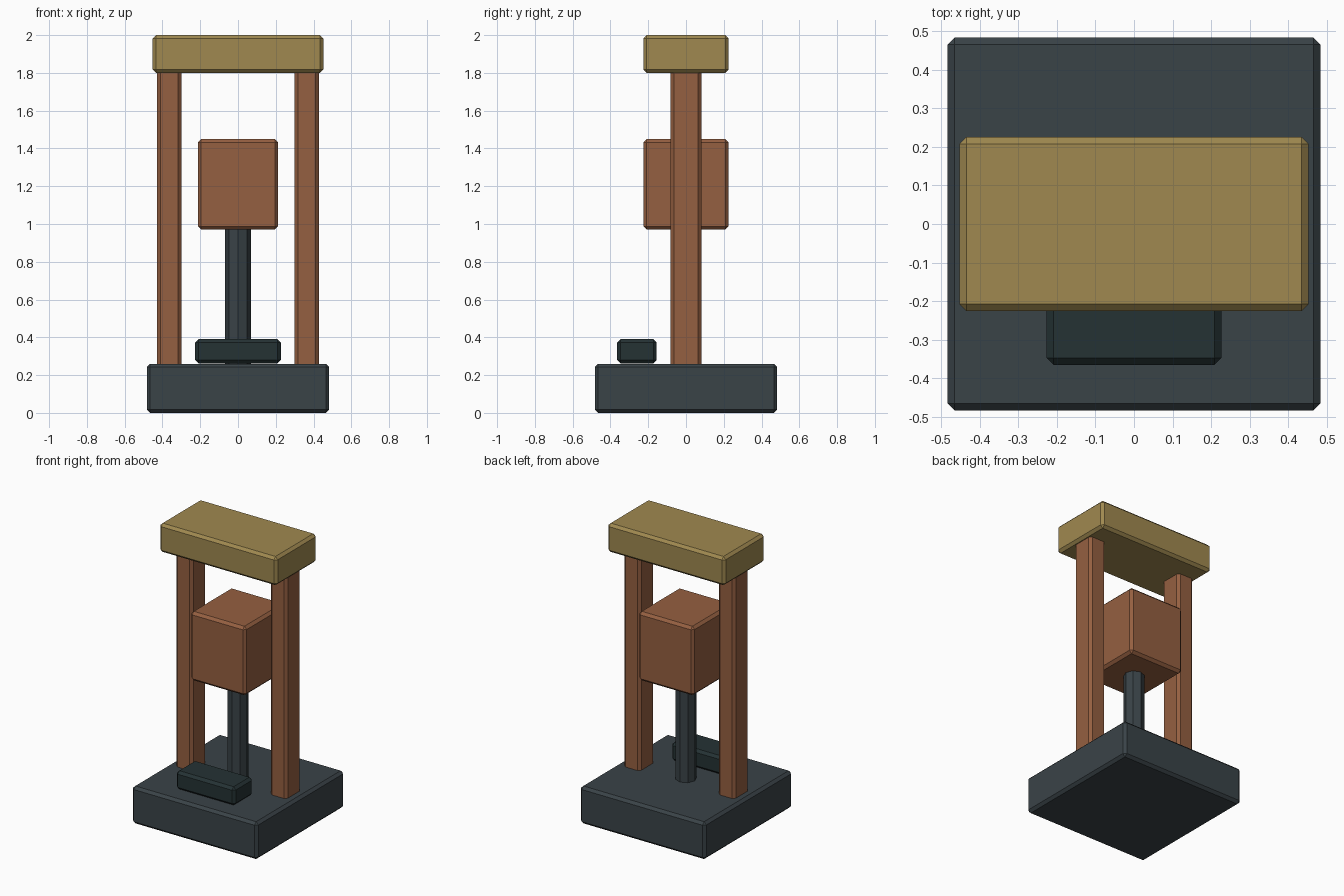
import bpy, bmesh
from mathutils import Matrix

if "Cube" in bpy.data.objects:
    bpy.data.objects.remove(bpy.data.objects["Cube"])


def material(name, rgb):
    m = bpy.data.materials.new(name)
    m.diffuse_color = (*rgb, 1)
    m.use_nodes = True
    m.node_tree.nodes["Principled BSDF"].inputs["Base Color"].default_value = m.diffuse_color
    return m


iron = material("iron", (0.042, 0.056, 0.064))
dark_iron = material("dark_iron", (0.018, 0.032, 0.034))
wood = material("wood", (0.30, 0.115, 0.052))
brass = material("brass", (0.35, 0.25, 0.08))


def add_object(name, bm, mat):
    me = bpy.data.meshes.new(name)
    bm.to_mesh(me)
    bm.free()
    me.materials.append(mat)
    ob = bpy.data.objects.new(name, me)
    bpy.context.collection.objects.link(ob)
    return ob


def block(name, lo, hi, mat, chamfer=0.018):
    """Box between two corners with a flat chamfer on all edges."""
    bm = bmesh.new()
    size = [h - l for l, h in zip(lo, hi)]
    mid = [(h + l) / 2 for l, h in zip(lo, hi)]
    bmesh.ops.create_cube(bm, size=1, matrix=Matrix.Diagonal((*size, 1)))
    ob = add_object(name, bm, mat)
    ob.location = mid
    bev = ob.modifiers.new("chamfer", 'BEVEL')
    bev.width = chamfer
    bev.segments = 1
    bev.limit_method = 'NONE'
    return ob


# Base slab
block("base", (-0.483, -0.483, 0), (0.483, 0.483, 0.26), iron)

# Side posts
for side, s in (("left", -1), ("right", 1)):
    x = 0.364 * s
    block(side + "_post", (x - 0.064, -0.081, 0.24), (x + 0.064, 0.081, 1.82), wood)

# Crossbeam on top
block("top_beam", (-0.452, -0.226, 1.80), (0.452, 0.226, 2.0), brass)

# Hammer block
block("hammer_block", (-0.213, -0.226, 0.97), (0.213, 0.226, 1.45), wood)

# Foot plate in front
block("front_plate", (-0.227, -0.365, 0.262), (0.227, -0.155, 0.39), dark_iron)

# Octagonal centre rod
bm = bmesh.new()
bmesh.ops.create_cone(bm, cap_ends=True, segments=8, radius1=0.068, radius2=0.068, depth=0.75)
rod = add_object("centre_rod", bm, iron)
rod.location = (0, 0, 0.615)
